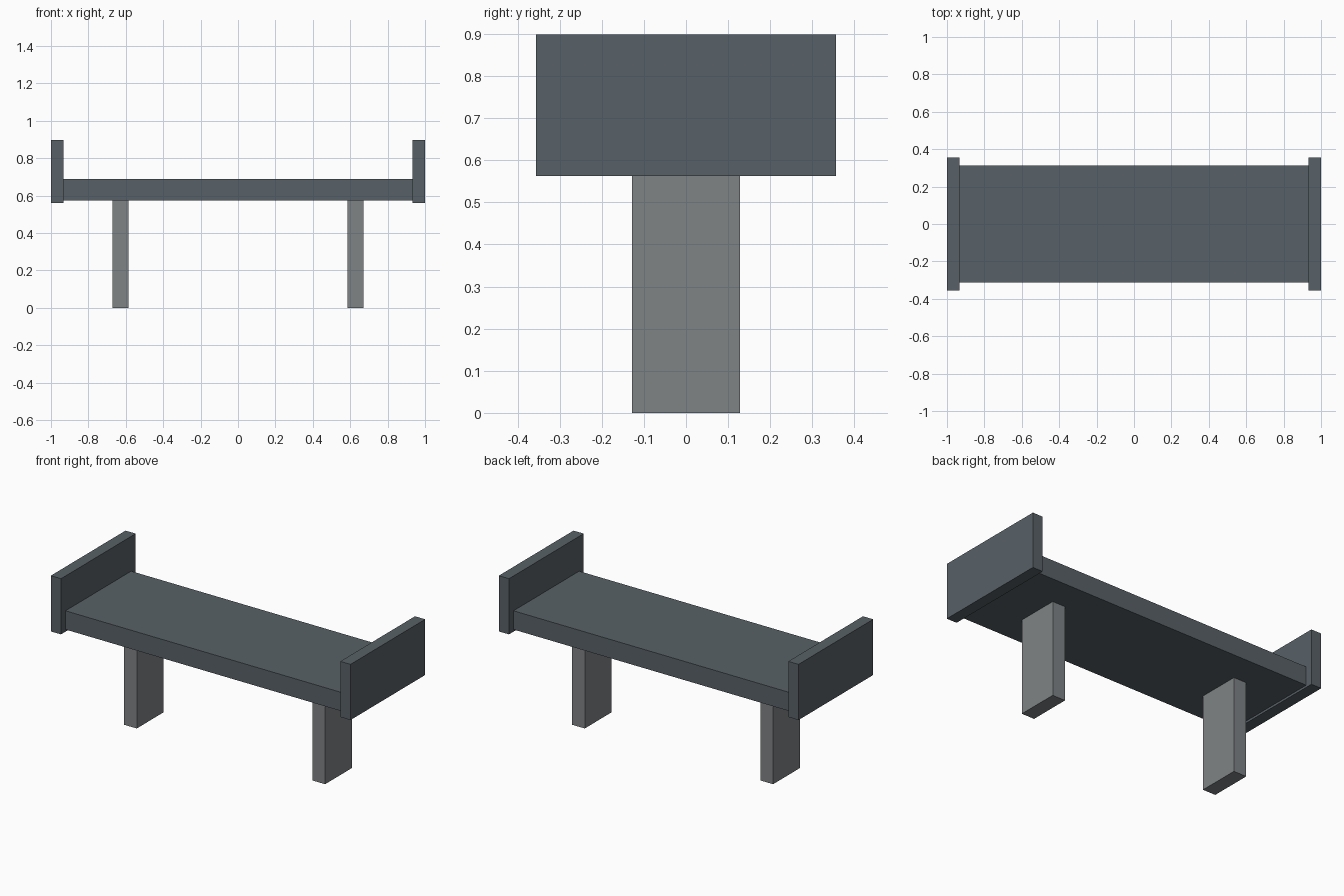
import bpy

if "Cube" in bpy.data.objects:
    bpy.data.objects.remove(bpy.data.objects["Cube"])


def make_material(name, rgb):
    mat = bpy.data.materials.new(name)
    mat.diffuse_color = (*rgb, 1.0)
    mat.use_nodes = True
    mat.node_tree.nodes["Principled BSDF"].inputs["Base Color"].default_value = mat.diffuse_color
    return mat


slate = make_material("dark slate", (0.098, 0.120, 0.136))
grey = make_material("mid grey", (0.212, 0.227, 0.235))


def box(name, x, y, z, mat):
    """Box from (min, max) ranges on each axis."""
    centre = [(a + b) / 2 for a, b in (x, y, z)]
    size = [b - a for a, b in (x, y, z)]
    bpy.ops.mesh.primitive_cube_add(size=1, location=centre)
    ob = bpy.context.object
    ob.name = name
    ob.scale = size
    bpy.ops.object.transform_apply(location=False, rotation=False, scale=True)
    ob.data.materials.append(mat)
    return ob


# Seat slab between the end panels
box("seat", (-0.932, 0.932), (-0.313, 0.313), (0.575, 0.688), slate)

# End panels and legs, mirrored left and right
for side, s in (("left", -1), ("right", 1)):
    box(side + "_end_panel", sorted((s * 0.932, s * 1.0)),
        (-0.356, 0.356), (0.562, 0.898), slate)
    box(side + "_leg", sorted((s * 0.586, s * 0.671)),
        (-0.128, 0.128), (0.0, 0.575), grey)
